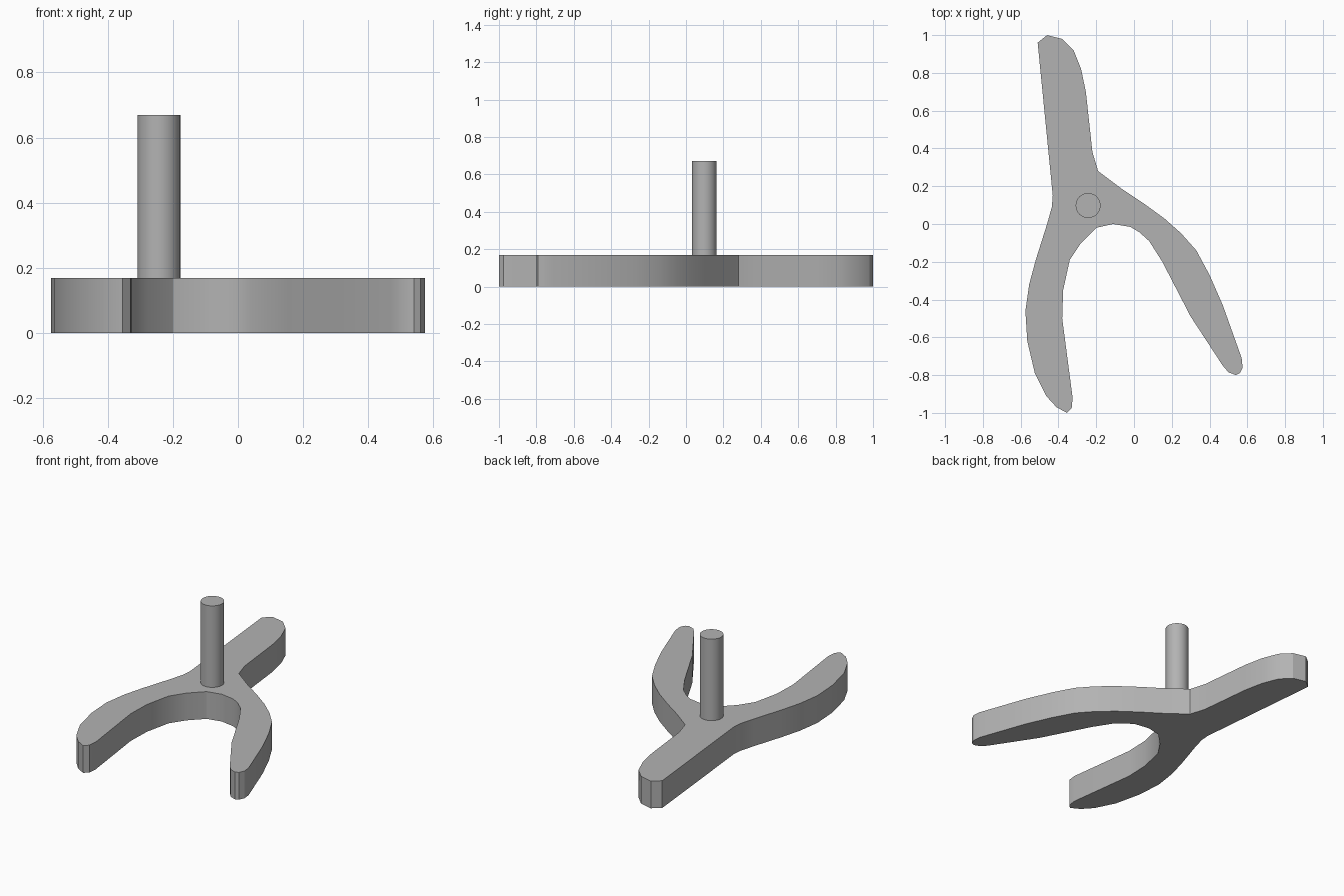
import bpy
import bmesh
import math

default_cube = bpy.data.objects.get("Cube")
if default_cube:
    bpy.data.objects.remove(default_cube, do_unlink=True)

BASE_HEIGHT = 0.168
POST_TOP = 0.67


def make_material(name, colour):
    material = bpy.data.materials.new(name)
    material.use_nodes = True
    material.diffuse_color = colour
    material.node_tree.nodes["Principled BSDF"].inputs["Base Color"].default_value = colour
    return material


def finish(name, bm, material):
    """Turn the bmesh into a shaded object with one material."""
    bmesh.ops.recalc_face_normals(bm, faces=bm.faces)
    mesh = bpy.data.meshes.new(name)
    bm.to_mesh(mesh)
    bm.free()
    mesh.materials.append(material)
    obj = bpy.data.objects.new(name, mesh)
    bpy.context.collection.objects.link(obj)
    bpy.ops.object.select_all(action="DESELECT")
    obj.select_set(True)
    bpy.context.view_layer.objects.active = obj
    bpy.ops.object.shade_smooth_by_angle(angle=math.radians(30))
    return obj


def extruded_outline(name, outline, height, material):
    """Raise a flat closed outline from the ground to the given height."""
    bm = bmesh.new()
    face = bm.faces.new([bm.verts.new((x, y, 0)) for x, y in outline])
    raised = bmesh.ops.extrude_face_region(bm, geom=[face], use_keep_orig=True)
    top = [v for v in raised["geom"] if isinstance(v, bmesh.types.BMVert)]
    bmesh.ops.translate(bm, verts=top, vec=(0, 0, height))
    return finish(name, bm, material)


def upright_cylinder(name, x, y, bottom, top, radius, material):
    bm = bmesh.new()
    bmesh.ops.create_cone(bm, cap_ends=True, segments=32, radius1=radius,
                          radius2=radius, depth=top - bottom)
    bmesh.ops.translate(bm, verts=bm.verts, vec=(x, y, (bottom + top) / 2))
    return finish(name, bm, material)


grey = make_material("plain grey", (0.45, 0.45, 0.45, 1))

# Outline sections of the three-armed base, clockwise
back_arm = [(-.51, .96), (-.46, 1), (-.38, .98), (-.32, .92), (-.28, .82),
            (-.255, .7), (-.22, .38), (-.19, .28)]
left_arm_outer = [(-.07, .19), (.05, .11), (.16, .03), (.25, -.05), (.33, -.14),
                  (.4, -.27), (.47, -.43), (.57, -.71)]
left_tip = [(.575, -.76), (.56, -.79), (.54, -.8), (.5, -.785), (.47, -.75)]
inner_arch = [(.3, -.49), (.15, -.2), (.08, -.09), (.03, -.045), (-.02, -.015),
              (-.11, 0), (-.2, -.02), (-.28, -.1), (-.34, -.19), (-.375, -.35),
              (-.38, -.5)]
right_tip = [(-.325, -.92), (-.33, -.975), (-.355, -1), (-.41, -.97), (-.465, -.91)]
right_arm_outer = [(-.525, -.79), (-.565, -.62), (-.575, -.46), (-.555, -.32),
                   (-.52, -.19), (-.46, 0), (-.435, .09), (-.43, .15)]

extruded_outline("forked_base",
                 back_arm + left_arm_outer + left_tip + inner_arch
                 + right_tip + right_arm_outer,
                 BASE_HEIGHT, grey)

# Round post standing where the arms meet
upright_cylinder("post", -.243, .098, BASE_HEIGHT, POST_TOP, .066, grey)
